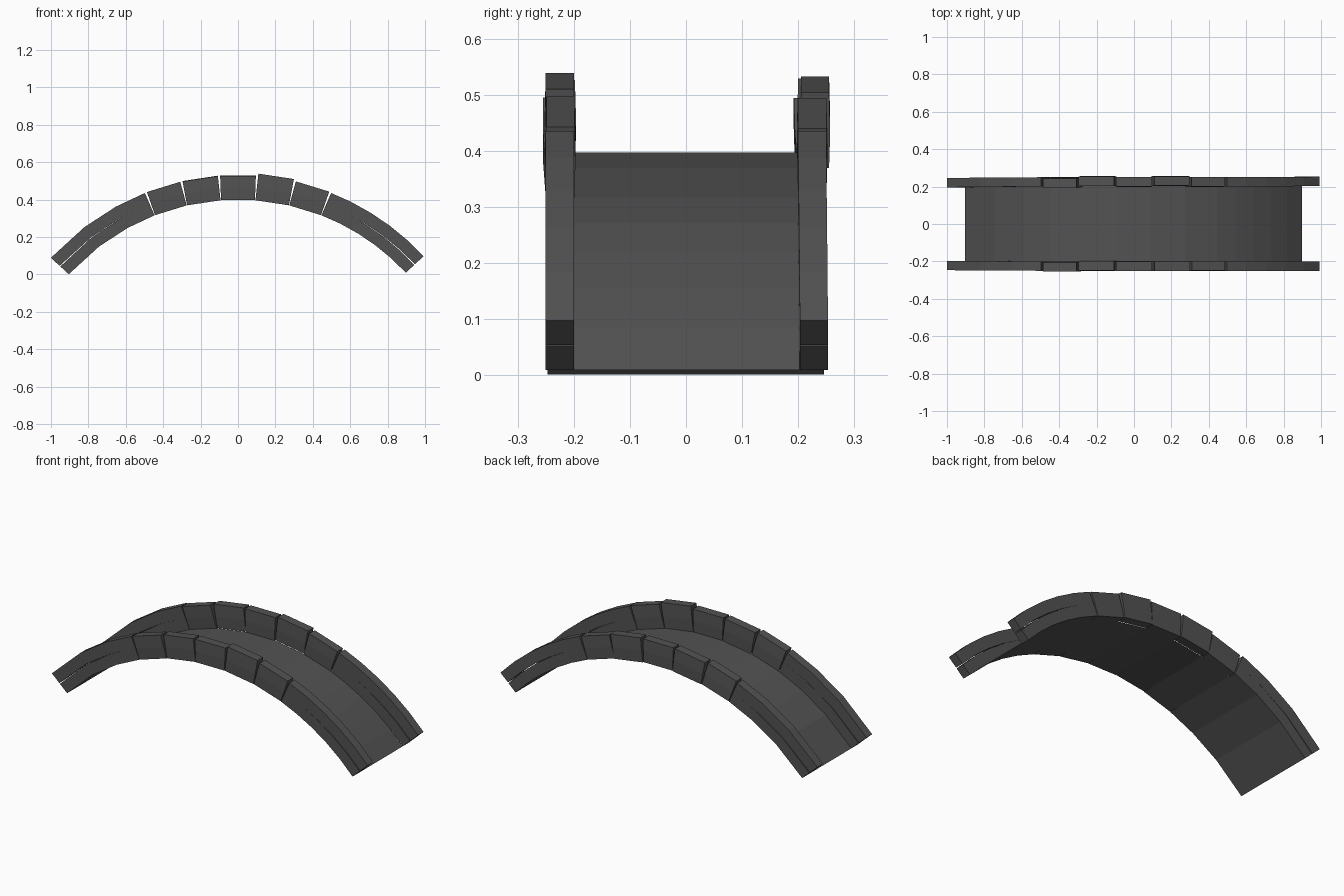
import bpy, bmesh
from math import radians, sin, cos

cube = bpy.data.objects.get("Cube")
if cube:
    bpy.data.objects.remove(cube, do_unlink=True)

CENTRE_Z = -0.825
R_DECK, R_MID, R_TOP = 1.225, 1.289, 1.355

stone = bpy.data.materials.new("dark_grey")
stone.use_nodes = True
colour = (0.085, 0.085, 0.085, 1)
stone.diffuse_color = colour
stone.node_tree.nodes["Principled BSDF"].inputs["Base Color"].default_value = colour


def arc_point(angle, radius, y):
    a = radians(angle)
    return (radius * sin(a), y, CENTRE_Z + radius * cos(a))


def finish(name, bm):
    bmesh.ops.recalc_face_normals(bm, faces=bm.faces)
    mesh = bpy.data.meshes.new(name)
    bm.to_mesh(mesh)
    bm.free()
    mesh.materials.append(stone)
    obj = bpy.data.objects.new(name, mesh)
    bpy.context.collection.objects.link(obj)
    return obj


def sweep(bm, rings):
    """Skin a list of closed rings and cap both ends."""
    loops = [[bm.verts.new(p) for p in ring] for ring in rings]
    n = len(loops[0])
    for a, b in zip(loops, loops[1:]):
        for i in range(n):
            j = (i + 1) % n
            bm.faces.new((a[i], a[j], b[j], b[i]))
    bm.faces.new(loops[0])
    bm.faces.new(loops[-1][::-1])


def spread(a, b, count):
    return [a + (b - a) * i / count for i in range(count + 1)]


def joint_trim(angles, i, radius):
    """Open the joints slightly towards the top of the rail."""
    t = 0.06 + 0.2 * (radius - R_DECK) / (R_TOP - R_DECK)
    if i == 0 and angles[0] > -40:
        return t
    if i == len(angles) - 1 and angles[-1] < 40:
        return -t
    return 0


def rail_block(name, y0, angles, lift=0, shift=0, lean=0):
    """Middle block with a faint crease along half height."""
    bm = bmesh.new()
    rings = []
    lo, hi = y0 + shift, y0 + shift + 0.05
    crease = 0.002
    outline = [(R_DECK, lo), (R_MID, lo + lean / 2 - crease), (R_TOP + lift, lo + lean),
               (R_TOP + lift, hi + lean), (R_MID, hi + lean / 2 + crease), (R_DECK, hi)]
    for i, a in enumerate(angles):
        rings.append([arc_point(a + joint_trim(angles, i, r), r, y) for r, y in outline])
    sweep(bm, rings)
    finish(name, bm)


def split_end(name, y0, angles, shift=0):
    """End run made of two courses with a slit opening towards the foot."""
    bm = bmesh.new()
    for lower in (True, False):
        rings = []
        for i, a in enumerate(angles):
            foot = max(0, (abs(a) - 27) / 20)
            half_slit = 0.0025 * foot
            r0, r1 = (R_DECK, R_MID - half_slit) if lower else (R_MID + half_slit, R_TOP)
            y = y0 + shift * foot
            rings.append([arc_point(a + joint_trim(angles, i, r), r, w) for r, w in
                          ((r0, y), (r1, y), (r1, y + 0.05), (r0, y + 0.05))])
        sweep(bm, rings)
    finish(name, bm)


joints = [-21.3, -12.9, -4.3, 4.3, 12.9, 21.3]
right_end = [-47.6, -37.3, -28.8, -21.3]
left_end = spread(21.3, 47.1, 5)

# Curved deck sheet
bm = bmesh.new()
strip = [[bm.verts.new(arc_point(a, R_DECK, y)) for y in (-0.202, 0.202)]
         for a in right_end + joints[1:-1] + left_end]
for p, q in zip(strip, strip[1:]):
    bm.faces.new((p[0], p[1], q[1], q[0]))
finish("deck", bm)

# Side rails: lift, sideways shift and lean of each of the five middle blocks
front = [(0.001, 0, -0.005), (0, 0.002, 0), (0, 0, 0), (0.013, 0, 0), (0.003, 0.001, 0)]
back = [(0, 0, -0.008), (0.002, 0.004, 0), (0.002, 0, 0), (0.007, 0.005, 0), (0, 0, 0)]
for side, y0, wobble in (("front", -0.25, front), ("back", 0.2, back)):
    for i, (lift, shift, lean) in enumerate(wobble):
        rail_block(f"{side}_rail_block_{i + 1}", y0, [joints[i], joints[i + 1]], lift, shift, lean)
    split_end(f"{side}_rail_right_end", y0, right_end, 0.003 if side == "front" else -0.004)
    split_end(f"{side}_rail_left_end", y0, left_end, 0 if side == "front" else 0.003)
